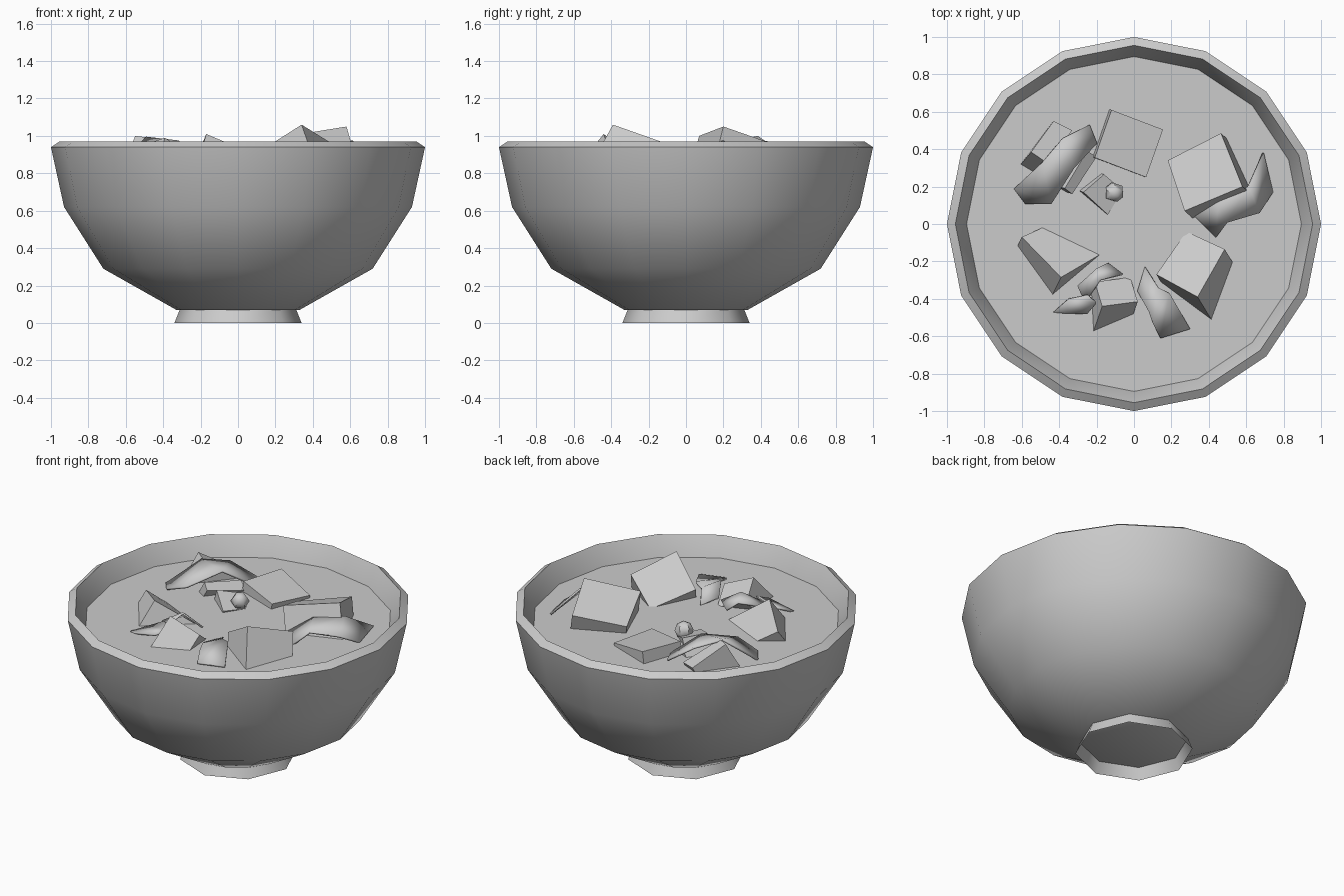
import bpy, math
from mathutils import Vector

if "Cube" in bpy.data.objects:
    bpy.data.objects.remove(bpy.data.objects["Cube"])


def make(name, verts, faces, angle=30):
    me = bpy.data.meshes.new(name)
    me.from_pydata(verts, [], faces)
    me.update()
    ob = bpy.data.objects.new(name, me)
    bpy.context.collection.objects.link(ob)
    bpy.ops.object.select_all(action='DESELECT')
    ob.select_set(True)
    bpy.context.view_layer.objects.active = ob
    bpy.ops.object.mode_set(mode='EDIT')
    bpy.ops.mesh.select_all(action='SELECT')
    bpy.ops.mesh.remove_doubles(threshold=0.0005)
    bpy.ops.mesh.normals_make_consistent(inside=False)
    bpy.ops.object.mode_set(mode='OBJECT')
    bpy.ops.object.shade_smooth_by_angle(angle=math.radians(angle))
    return ob


def lathe(name, profile, n, angle):
    verts = [(r * math.cos(2 * math.pi * k / n), r * math.sin(2 * math.pi * k / n), z)
             for r, z in profile for k in range(n)]
    faces = [(i * n + k, i * n + (k + 1) % n, (i + 1) * n + (k + 1) % n, (i + 1) * n + k)
             for i in range(len(profile) - 1) for k in range(n)]
    return make(name, verts, faces, angle)


def chunk(name, top, depth):
    """Tilted block: four top corners pushed back along the face normal."""
    p = [Vector(v) for v in top]
    nrm = (p[2] - p[0]).cross(p[3] - p[1]).normalized()
    if nrm.z < 0:
        nrm = -nrm
    low = [v - nrm * depth for v in p]
    faces = [(0, 1, 2, 3), (4, 5, 6, 7)]
    faces += [(i, (i + 1) % 4, (i + 1) % 4 + 4, i + 4) for i in range(4)]
    return make(name, p + low, faces)


def leaf(name, edge_a, edge_b):
    """Thin folded sheet between two edges."""
    n = len(edge_a)
    ob = make(name, edge_a + edge_b,
              [(i, i + 1, n + i + 1, n + i) for i in range(n - 1)], 60)
    mod = ob.modifiers.new("thickness", 'SOLIDIFY')
    mod.thickness = 0.012
    mod.offset = 0


# Bowl shell with bevelled rim
lathe("bowl", [(0, .07), (.33, .07), (.72, .29), (.93, .62), (1, .94), (.955, .97),
               (.895, .85), (.84, .62), (.64, .34), (.28, .14), (0, .14)], 16, 35)
# Open, flared foot ring
lathe("foot_ring", [(.34, 0), (.31, .075)], 8, 50)
# Soup surface
make("soup", [(.896 * math.cos(k * math.pi / 8), .896 * math.sin(k * math.pi / 8), .85)
              for k in range(16)], [tuple(range(16))])

# Floating blocks
chunk("block_front_right", [(.34, -.39, 1.06), (.485, -.135, .97),
                            (.28, -.04, .84), (.12, -.27, .92)], .29)
chunk("block_back_right", [(.58, .2, 1.05), (.27, .07, 1.0),
                           (.18, .34, .9), (.465, .485, .95)], .28)
chunk("block_back", [(-.12, .61, .924), (.155, .505, .867),
                     (.065, .25, .885), (-.21, .355, .917)], .2)
chunk("block_front_left", [(-.6, -.07, .92), (-.49, -.02, .85),
                           (-.185, -.165, .85), (-.39, -.285, .99)], .18)
chunk("block_back_left", [(-.55, .385, 1.0), (-.47, .33, .99),
                          (-.33, .5, .87), (-.43, .55, .88)], .2)
chunk("block_front", [(-.17, -.44, 1.01), (.02, -.415, .93),
                      (-.02, -.285, .84), (-.21, -.31, .91)], .22)
chunk("block_centre", [(-.27, .17, .915), (-.16, .265, .89),
                       (-.06, .18, .85), (-.14, .05, .86)], .12)
chunk("sliver_left", [(-.37, .19, .93), (-.33, .16, .9),
                      (-.2, .36, .86), (-.25, .39, .9)], .1)

# Folded leaves
leaf("leaf_right", [(.44, -.07, .85), (.5, .01, .91), (.67, .06, .91), (.74, .17, .85)],
     [(.32, .05, .86), (.45, .12, .95), (.61, .2, .97), (.69, .38, .86)])
leaf("leaf_left", [(-.64, .19, .85), (-.49, .33, .99), (-.38, .46, .96), (-.24, .53, .87)],
     [(-.58, .11, .86), (-.44, .11, .91), (-.32, .3, .97), (-.2, .43, .87)])
leaf("leaf_front_top", [(-.3, -.33, .9), (-.2, -.24, .93), (-.14, -.21, .88)],
     [(-.26, -.42, .88), (-.18, -.3, .97), (-.06, -.27, .9)])
leaf("leaf_front_side", [(-.43, -.47, .85), (-.35, -.4, .88), (-.25, -.38, .93)],
     [(-.4, -.475, .85), (-.25, -.48, .88), (-.2, -.42, .9)])
leaf("leaf_front", [(.06, -.23, .85), (.13, -.34, .9), (.19, -.37, .91), (.3, -.56, .855)],
     [(.02, -.36, .86), (.08, -.47, .91), (.1, -.53, .89), (.14, -.61, .855)])

# Small round berry
bpy.ops.mesh.primitive_uv_sphere_add(segments=6, ring_count=4, radius=.055,
                                     location=(-.105, .17, .89), rotation=(.5, .3, .2))
bpy.context.object.name = "berry"
bpy.ops.object.shade_smooth_by_angle(angle=math.radians(50))
